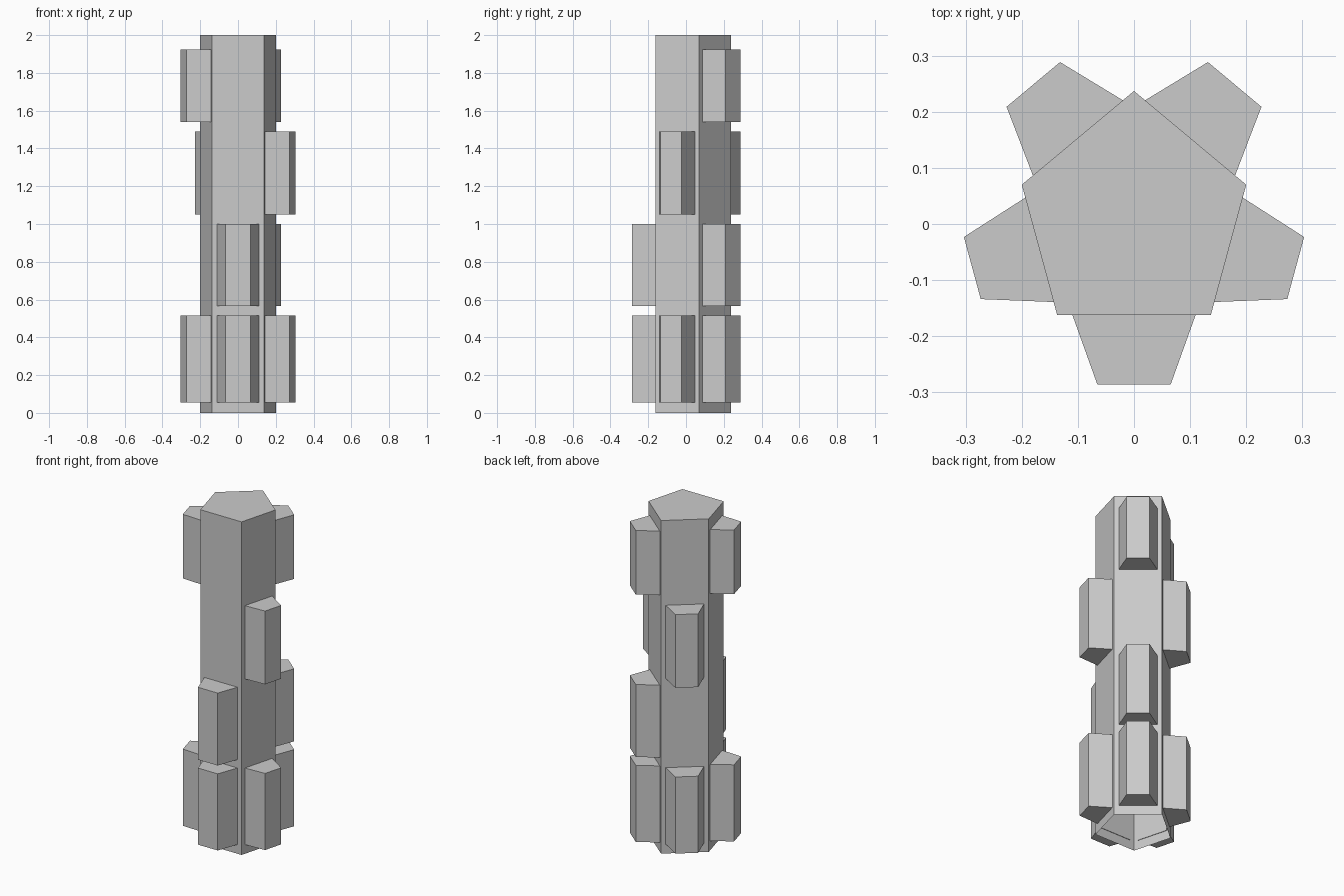
import bpy
import bmesh
from mathutils import Vector

cube = bpy.data.objects.get("Cube")
if cube:
    bpy.data.objects.remove(cube, do_unlink=True)

grey = bpy.data.materials.new("plain_grey")
grey.use_nodes = True
colour = (0.6, 0.6, 0.6, 1)
grey.diffuse_color = colour
grey.node_tree.nodes["Principled BSDF"].inputs["Base Color"].default_value = colour


def prism(name, outline, bottom, top, open_bottom=False):
    """Upright flat-sided prism from a counter-clockwise outline."""
    bm = bmesh.new()
    low = [bm.verts.new((p.x, p.y, bottom)) for p in outline]
    high = [bm.verts.new((p.x, p.y, top)) for p in outline]
    count = len(outline)
    for i in range(count):
        j = (i + 1) % count
        bm.faces.new((low[i], low[j], high[j], high[i]))
    bm.faces.new(high)
    if not open_bottom:
        bm.faces.new(low[::-1])
    mesh = bpy.data.meshes.new(name)
    bm.to_mesh(mesh)
    bm.free()
    mesh.materials.append(grey)
    obj = bpy.data.objects.new(name, mesh)
    bpy.context.collection.objects.link(obj)


# Five-sided column, capped on top and hollow underneath
corners = [Vector(p) for p in
           ((-0.137, -0.162), (0.137, -0.162), (0.2, 0.07), (0, 0.237), (-0.2, 0.07))]
prism("column", corners, 0, 2, open_bottom=True)

# Storeys at which a bay can sit, lowest first
storeys = [(0.055, 0.515), (0.565, 1.0), (1.05, 1.49), (1.54, 1.925)]

# Storeys used on each wall, in the order of the corners
walls = [("front", (0, 1)), ("left", (0, 2)), ("back_left", (0, 1, 3)),
         ("back_right", (0, 2)), ("right", (0, 3))]

DEPTH = 0.124      # how far a bay stands out
SINK = 0.003       # how far it reaches through the wall
BASE, FACE = 0.81, 0.477   # bay widths as parts of the wall width

# Tapered bays standing out from the walls
for i, (side, used) in enumerate(walls):
    a, b = corners[i], corners[(i + 1) % len(corners)]
    middle, half = (a + b) / 2, (b - a) / 2
    out = Vector((half.y, -half.x)).normalized()
    inner = middle - out * SINK
    outer = middle + out * DEPTH
    outline = [inner - half * BASE, outer - half * FACE,
               outer + half * FACE, inner + half * BASE]
    for level in used:
        prism(f"{side}_bay_{level + 1}", outline, *storeys[level])
